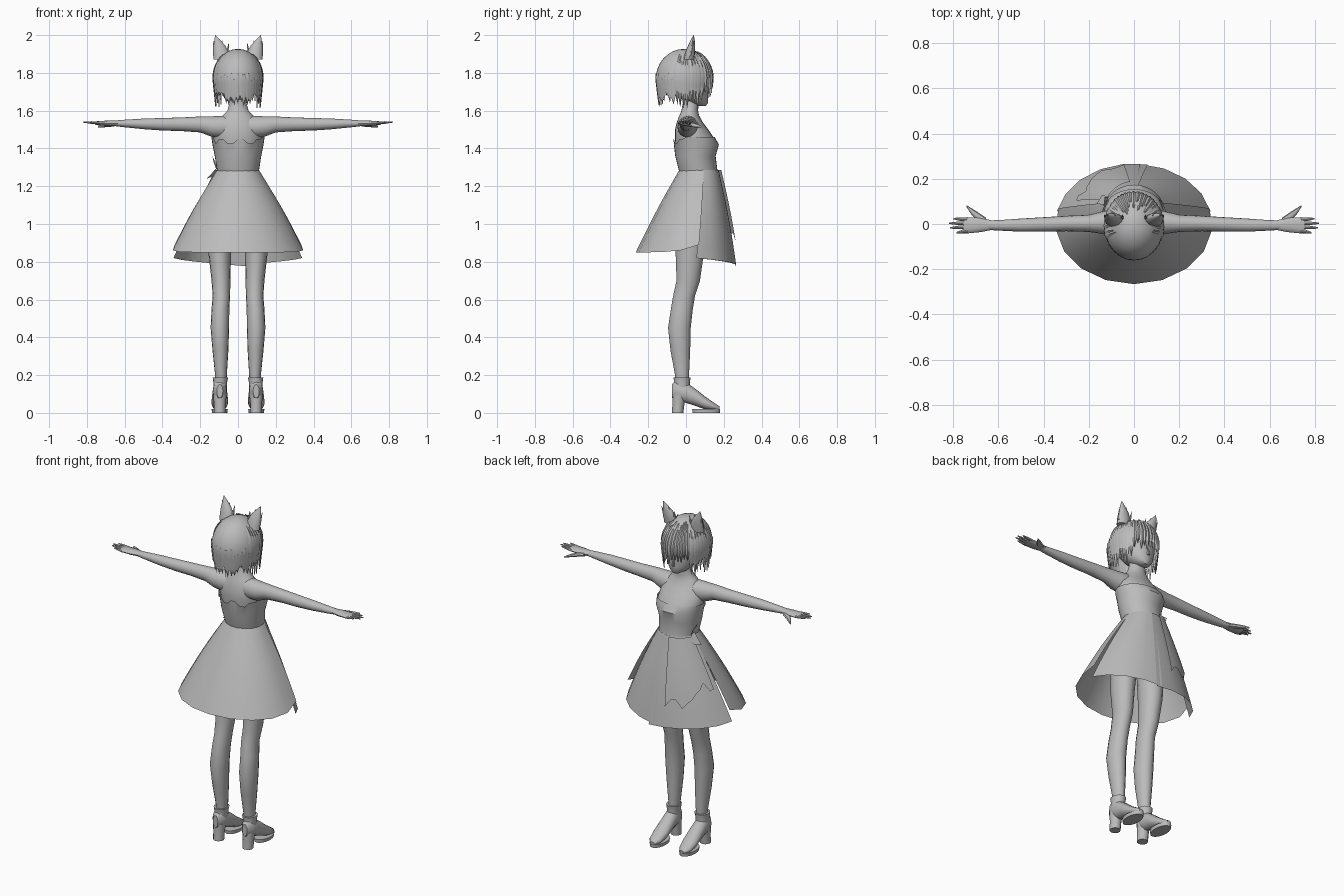
import bpy, bmesh, math, random
from mathutils import Vector

random.seed(4)
old_cube = bpy.data.objects.get("Cube")
if old_cube:
    bpy.data.objects.remove(old_cube, do_unlink=True)

# One plain grey covers the whole figure
grey = bpy.data.materials.new("plain_grey")
grey.use_nodes = True
colour = (0.5, 0.5, 0.5, 1)
grey.diffuse_color = colour
grey.node_tree.nodes["Principled BSDF"].inputs["Base Color"].default_value = colour


def finish(name, bm, closed=True, angle=40):
    """Turn a bmesh into a smooth shaded object."""
    if closed:
        bmesh.ops.recalc_face_normals(bm, faces=bm.faces)
    mesh = bpy.data.meshes.new(name)
    bm.to_mesh(mesh)
    bm.free()
    mesh.materials.append(grey)
    obj = bpy.data.objects.new(name, mesh)
    bpy.context.collection.objects.link(obj)
    for other in bpy.context.selected_objects:
        other.select_set(False)
    obj.select_set(True)
    bpy.context.view_layer.objects.active = obj
    bpy.ops.object.shade_smooth_by_angle(angle=math.radians(angle))


def add_rows(bm, rows, wrap=False):
    """Join rows of points into a sheet or a tube."""
    grid = [[bm.verts.new(p) for p in row] for row in rows]
    for low, high in zip(grid, grid[1:]):
        count = len(low)
        for i in range(count if wrap else count - 1):
            j = (i + 1) % count
            bm.faces.new((low[i], low[j], high[j], high[i]))
    return grid


def ring_points(ring, axis, sides):
    """Ellipse across an axis: position, two centre values, two radii."""
    t, a, b, ra, rb = ring
    points = []
    for i in range(sides):
        turn = math.tau * i / sides
        p, q = a + ra * math.cos(turn), b + rb * math.sin(turn)
        points.append({"x": (t, p, q), "y": (p, t, q), "z": (p, q, t)}[axis])
    return points


def loft(name, rings, axis="z", sides=16, side=1):
    bm = bmesh.new()
    rows = [ring_points(ring, axis, sides) for ring in rings]
    rows = [[(x * side, y, z) for x, y, z in row] for row in rows]
    grid = add_rows(bm, rows, wrap=True)
    bm.faces.new(grid[0])
    bm.faces.new(grid[-1])
    finish(name, bm)


# Torso with neck
torso = [(1.2, 0, .07, .1, .08), (1.28, 0, .065, .104, .095), (1.36, 0, .05, .116, .1),
         (1.42, 0, .055, .128, .112), (1.46, 0, .043, .134, .102), (1.5, 0, .03, .128, .088),
         (1.54, 0, .02, .105, .068), (1.575, 0, .017, .08, .052), (1.6, 0, .02, .056, .044),
         (1.64, 0, .025, .045, .042), (1.72, 0, .02, .045, .042)]
loft("torso", torso, sides=24)

# Strapless bodice, zigzag along the back of its rim
bm = bmesh.new()
rows = [ring_points((z, x, y, rx + .007, ry + .007), "z", 32) for z, x, y, rx, ry in torso[1:5]]
rows[-1] = [(x, y, z + (.01 if i % 4 < 2 else -.014) - .02 if y < 0 else z)
            for i, (x, y, z) in enumerate(rows[-1])]
add_rows(bm, rows, wrap=True)
finish("bodice", bm, closed=False)


# Skirt panels share one flared surface
def skirt_point(azimuth, t, hem, gap):
    turn = math.radians(azimuth)
    flare = t + .04 * math.sin(math.pi * t)
    rx = .112 + .235 * flare + gap
    ry = .104 + .162 * flare + gap
    y = .068 * (1 - t) + ry * math.sin(turn)
    return (rx * math.cos(turn), y, 1.285 + (hem - 1.285) * t)


def skirt_panel(name, start, end, steps, hem, length, gap):
    bm = bmesh.new()
    rows = []
    for k in range(9):
        row = []
        for i in range(steps + 1):
            f = i / steps
            azimuth = start + (end - start) * f
            row.append(skirt_point(azimuth, k / 8 * length(f), hem(f), gap))
        rows.append(row)
    add_rows(bm, rows)
    finish(name, bm, closed=False)


def whole(f):
    return 1


skirt_panel("skirt_back", 165, 375, 10, lambda f: .85 + .04 * abs(2 * f - 1) ** 6, whole, 0)
skirt_panel("skirt_front_wide", 80, 168, 5, lambda f: .775 + .045 * f, whole, .002)
skirt_panel("skirt_front_narrow", 12, 86, 4, lambda f: .82 - .035 * f, whole, 0)
skirt_panel("skirt_overlay", 98, 160, 10, lambda f: .8,
            lambda f: (.72 if f < .55 else .55) + .06 * math.cos(f * 20), .016)

# Small ribbon at one side of the waist
bm = bmesh.new()
add_rows(bm, [[(-.11, .08, 1.3), (-.115, .12, 1.29)], [(-.135, .08, 1.36), (-.13, .12, 1.33)]])
add_rows(bm, [[(-.11, .08, 1.3), (-.115, .12, 1.29)], [(-.165, .09, 1.24), (-.14, .13, 1.25)]])
finish("waist_ribbon", bm, closed=False)

# Limbs, hands and shoes on both sides
for label, s in (("left", 1), ("right", -1)):
    loft("leg_" + label, [(.1, .093, -.02, .028, .034), (.2, .09, -.021, .031, .037),
                          (.33, .093, -.03, .042, .052), (.45, .096, -.035, .049, .06),
                          (.55, .093, -.022, .047, .058), (.62, .088, -.01, .046, .058),
                          (.7, .09, .012, .05, .062), (.85, .097, .02, .06, .075),
                          (1.05, .09, .03, .07, .085)], side=s)
    loft("arm_" + label, [(.04, .012, 1.515, .052, .058), (.09, .01, 1.514, .056, .058),
                          (.14, .006, 1.516, .05, .054), (.2, .003, 1.527, .038, .042),
                          (.3, .002, 1.528, .034, .036), (.4, -.002, 1.528, .032, .033),
                          (.5, -.005, 1.53, .029, .028), (.6, -.006, 1.532, .023, .02),
                          (.65, -.005, 1.533, .021, .015)], axis="x", side=s)
    loft("palm_" + label, [(.63, -.005, 1.533, .021, .015), (.68, -.004, 1.533, .032, .015),
                           (.74, -.006, 1.534, .036, .011), (.755, -.006, 1.534, .034, .009)],
         axis="x", sides=12, side=s)
    for i, reach in enumerate((.8, .82, .815, .785)):
        y = .021 - .018 * i
        loft("finger_%d_%s" % (i + 1, label),
             [(.735, y, 1.534, .008, .008), ((.735 + reach) / 2, y, 1.537, .008, .007),
              (reach, y * 1.15, 1.54, .003, .003)], axis="x", sides=8, side=s)
    loft("thumb_" + label, [(.655, .01, 1.528, .018, .012), (.695, .035, 1.524, .02, .011),
                            (.72, .056, 1.52, .014, .009), (.742, .08, 1.515, .004, .004)],
         axis="x", sides=8, side=s)
    loft("shoe_upper_" + label, [(-.075, .096, .115, .016, .036), (-.05, .096, .118, .036, .055),
                                 (0, .096, .108, .039, .055), (.05, .096, .082, .042, .045),
                                 (.1, .097, .053, .044, .034), (.15, .098, .033, .036, .02),
                                 (.178, .098, .024, .014, .01)], axis="y", side=s)
    loft("shoe_cuff_" + label, [(.11, .096, -.022, .036, .044), (.16, .094, -.021, .036, .041),
                                (.188, .093, -.021, .041, .046)], side=s)
    loft("shoe_heel_" + label, [(0, .096, -.044, .03, .03), (.05, .096, -.04, .031, .032),
                                (.1, .096, -.035, .036, .038)], sides=12, side=s)
    loft("shoe_sole_" + label, [(0, .097, .107, .04, .072), (.02, .097, .107, .043, .074)],
         sides=20, side=s)

# Head and nose
loft("head", [(1.625, 0, .08, .018, .025), (1.64, 0, .066, .046, .05), (1.67, 0, .04, .075, .078),
              (1.72, 0, .02, .095, .1), (1.8, 0, 0, .108, .118), (1.87, 0, -.01, .095, .105),
              (1.91, 0, -.01, .05, .06)], sides=24)
loft("nose", [(1.675, 0, .118, .008, .01), (1.685, 0, .119, .007, .013),
              (1.72, 0, .112, .004, .006)], sides=8)

# Smooth hair cap, cut high above the face
bm = bmesh.new()
rows = []
for k in range(10):
    row = []
    for i in range(36):
        turn = math.tau * i / 36
        slope = .04 + k / 9 * (1.75 - .6 * max(0, math.sin(turn)))
        row.append((.131 * math.sin(slope) * math.cos(turn),
                    -.01 + .151 * math.sin(slope) * math.sin(turn),
                    1.765 + .162 * math.cos(slope)))
    rows.append(row)
grid = add_rows(bm, rows, wrap=True)
bm.faces.new(grid[0])
finish("hair_cap", bm)


# Pointed locks run from the crown down over the cap
def add_lock(bm, azimuth, start, tip, width, lift):
    rows = []
    steps = 9
    for k in range(steps + 1):
        f = k / steps
        z = start + (tip - start) * f
        h = min(1, max(0, (z - 1.77) / .162))
        spread = math.sqrt(1 - h * h) - max(0, 1.77 - z) * .8
        half = width * min(1, .35 + 2 * f, 2.4 * (1 - f) + .02)
        row = []
        for offset, bulge in ((-half, 0), (0, lift), (half, 0)):
            turn = azimuth + offset
            row.append(((.131 * spread + bulge) * math.cos(turn),
                        -.01 + (.15 * spread + bulge) * math.sin(turn), z))
        rows.append(row)
    add_rows(bm, rows)


bm = bmesh.new()
lock_count = 44
for i in range(lock_count):
    turn = math.tau * (i + random.uniform(-.2, .2)) / lock_count
    facing = math.sin(turn)
    if facing > .72:
        tip, start, lift = random.uniform(1.69, 1.74), 1.92, .007
    elif facing > -.3:
        tip, start, lift = random.uniform(1.61, 1.66), 1.9, .005
    else:
        tip, start, lift = random.uniform(1.62, 1.68), 1.8, .003
    add_lock(bm, turn, start - random.uniform(0, .04), tip, .13, lift)
finish("hair_locks", bm, closed=False)

# Animal ears with tufted tips
for label, s in (("left", 1), ("right", -1)):
    loft("ear_" + label, [(1.87, .085, .015, .044, .028), (1.91, .09, .022, .04, .026),
                          (1.945, .098, .03, .031, .019), (1.975, .11, .036, .015, .01),
                          (2, .12, .04, .001, .001)], sides=12, side=s)
    bm = bmesh.new()
    for x, lean, top in ((.055, -.005, 1.96), (.075, .01, 1.975),
                         (.1, .012, 1.99), (.12, .012, 1.97)):
        base = Vector((x * s, .02, 1.89))
        tip = Vector(((x + lean) * s, .042, top))
        tuft = bmesh.ops.create_cone(bm, segments=5, radius1=.012, radius2=.0005,
                                     depth=1, cap_ends=True)
        for v in tuft["verts"]:
            across = Vector((v.co.x, v.co.y, 0))
            v.co = base.lerp(tip, v.co.z + .5) + across
    finish("ear_tufts_" + label, bm)
